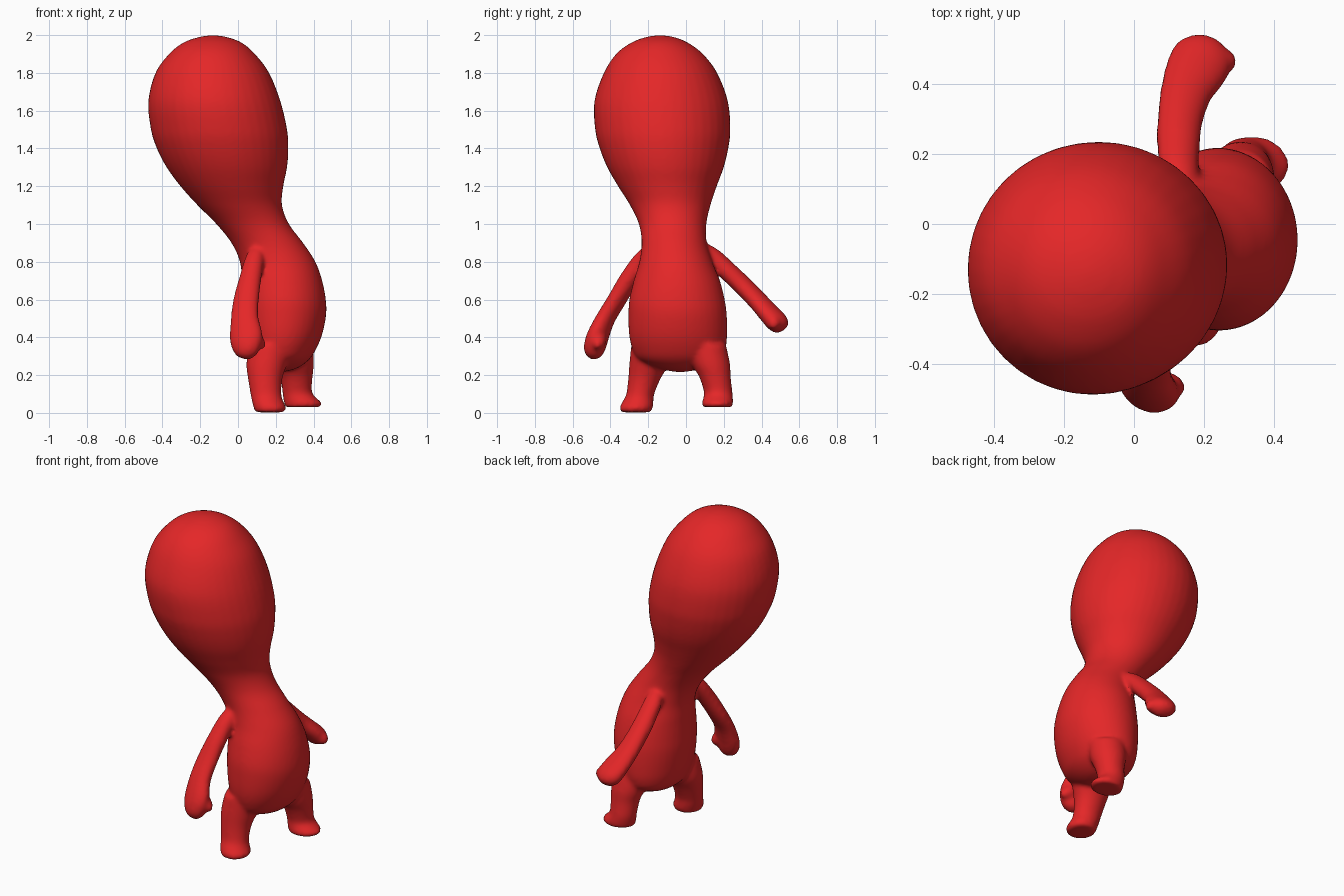
import bpy, bmesh, math
from mathutils import Vector

SEG, SUB = 40, 6
FACING = Vector((0.94, -0.34, 0))   # the figure looks towards +x, a little to -y


def catmull(rows):
    """Smoothly resample rows of numbers."""
    out = []
    n = len(rows)
    for i in range(n - 1):
        p0, p1, p2, p3 = (rows[max(0, min(n - 1, k))] for k in (i - 1, i, i + 1, i + 2))
        for s in range(SUB):
            t = s / SUB
            out.append([0.5 * (2 * b + (c - a) * t + (2 * a - 5 * b + 4 * c - d) * t * t
                               + (3 * b - a - 3 * c + d) * t ** 3)
                        for a, b, c, d in zip(p0, p1, p2, p3)])
    out.append(list(rows[-1]))
    return out


def loft(bm, rows, along_path=False):
    """Closed skin through ellipses; a row is x, y, z, radius u, radius v."""
    rows = catmull(rows)
    rings = []
    for i, (x, y, z, ru, rv) in enumerate(rows):
        u, v = Vector((1, 0, 0)), Vector((0, 1, 0))
        if along_path:
            a, b = rows[max(i - 1, 0)], rows[min(i + 1, len(rows) - 1)]
            t = (Vector(b[:3]) - Vector(a[:3])).normalized()
            u = (FACING - t * FACING.dot(t)).normalized()
            v = t.cross(u)
        ru, rv = max(ru, 0.002), max(rv, 0.002)
        rings.append([bm.verts.new(Vector((x, y, z)) + u * ru * math.cos(q) + v * rv * math.sin(q))
                      for q in (2 * math.pi * k / SEG for k in range(SEG))])
    for r, s in zip(rings, rings[1:]):
        for k in range(SEG):
            j = (k + 1) % SEG
            bm.faces.new((r[k], r[j], s[j], s[k]))
    bm.faces.new(rings[0][::-1])
    bm.faces.new(rings[-1])


def from_extents(z, x0, x1, y0, y1):
    return ((x0 + x1) / 2, (y0 + y1) / 2, z, (x1 - x0) / 2, (y1 - y0) / 2)


bm = bmesh.new()

# head and torso: height, x range, y range
trunk = [
    (0.215, 0.21, 0.23, -0.04, -0.02), (0.235, 0.13, 0.31, -0.15, 0.09),
    (0.28, 0.07, 0.375, -0.25, 0.18), (0.34, 0.045, 0.415, -0.285, 0.21),
    (0.42, 0.03, 0.447, -0.302, 0.218), (0.52, 0.02, 0.467, -0.305, 0.216),
    (0.6, 0.02, 0.465, -0.30, 0.205), (0.7, 0.02, 0.446, -0.277, 0.18),
    (0.8, 0.01, 0.41, -0.247, 0.14), (0.9, -0.035, 0.345, -0.235, 0.11),
    (1.0, -0.115, 0.27, -0.25, 0.108), (1.1, -0.215, 0.233, -0.297, 0.13),
    (1.2, -0.305, 0.24, -0.36, 0.163), (1.3, -0.378, 0.26, -0.417, 0.2),
    (1.4, -0.43, 0.267, -0.457, 0.224), (1.5, -0.461, 0.26, -0.481, 0.235),
    (1.65, -0.475, 0.225, -0.485, 0.222), (1.8, -0.437, 0.165, -0.435, 0.165),
    (1.9, -0.365, 0.09, -0.37, 0.09), (1.96, -0.29, 0.02, -0.29, 0.01),
    (1.99, -0.205, -0.06, -0.21, -0.065), (2.0, -0.135, -0.13, -0.14, -0.135)]
loft(bm, [from_extents(*r) for r in trunk])

# legs with small flat feet
near_leg = [
    (0.003, 0.09, 0.245, -0.348, -0.185), (0.03, 0.082, 0.255, -0.352, -0.175),
    (0.06, 0.074, 0.24, -0.336, -0.172), (0.1, 0.066, 0.23, -0.316, -0.168),
    (0.18, 0.053, 0.235, -0.306, -0.135), (0.26, 0.044, 0.26, -0.300, -0.09),
    (0.36, 0.06, 0.29, -0.29, -0.06)]
far_leg = [
    (0.03, 0.25, 0.43, 0.09, 0.242), (0.05, 0.245, 0.445, 0.084, 0.25),
    (0.075, 0.24, 0.42, 0.09, 0.249), (0.11, 0.235, 0.392, 0.095, 0.246),
    (0.19, 0.225, 0.395, 0.07, 0.237), (0.26, 0.2, 0.402, 0.03, 0.233),
    (0.36, 0.18, 0.40, 0.0, 0.212)]
for leg in (near_leg, far_leg):
    loft(bm, [from_extents(*r) for r in leg])

# arms ending in mitten hands: path point, width, thickness
near_arm = [
    (0.12, -0.16, 0.88, 0.03, 0.03), (0.09, -0.225, 0.82, 0.05, 0.045),
    (0.065, -0.3, 0.71, 0.06, 0.05), (0.043, -0.365, 0.6, 0.07, 0.048),
    (0.035, -0.425, 0.5, 0.076, 0.048), (0.042, -0.465, 0.41, 0.09, 0.054),
    (0.045, -0.483, 0.35, 0.08, 0.055), (0.05, -0.492, 0.305, 0.053, 0.042),
    (0.052, -0.496, 0.283, 0.01, 0.01)]
far_arm = [
    (0.15, 0.06, 0.88, 0.035, 0.035), (0.13, 0.14, 0.83, 0.055, 0.045),
    (0.127, 0.22, 0.752, 0.062, 0.05), (0.132, 0.3, 0.675, 0.066, 0.05),
    (0.15, 0.38, 0.593, 0.075, 0.05), (0.178, 0.44, 0.527, 0.088, 0.053),
    (0.2, 0.482, 0.48, 0.085, 0.055), (0.212, 0.508, 0.452, 0.055, 0.042),
    (0.216, 0.518, 0.44, 0.01, 0.01)]
# curled finger bumps
near_thumb = [
    (0.07, -0.46, 0.41, 0.02, 0.02), (0.09, -0.462, 0.39, 0.042, 0.042),
    (0.115, -0.466, 0.37, 0.036, 0.042), (0.142, -0.47, 0.35, 0.008, 0.008)]
far_thumb = [
    (0.2, 0.46, 0.5, 0.02, 0.02), (0.225, 0.462, 0.49, 0.045, 0.045),
    (0.26, 0.464, 0.477, 0.038, 0.04), (0.292, 0.465, 0.465, 0.008, 0.008)]
for arm in (near_arm, far_arm):
    loft(bm, arm, True)
for thumb in (near_thumb, far_thumb):
    # bumps are stacked along x, so build them as simple blobs
    for x, y, z, r, _ in catmull(thumb)[3:-1:3]:
        if r > 0.012:
            res = bmesh.ops.create_icosphere(bm, subdivisions=3, radius=r)
            bmesh.ops.translate(bm, verts=res["verts"], vec=(x - r * 0.15, y, z))

bmesh.ops.recalc_face_normals(bm, faces=bm.faces)
mesh = bpy.data.meshes.new("figure")
bm.to_mesh(mesh)
bm.free()
figure = bpy.data.objects.new("figure", mesh)
bpy.context.collection.objects.link(figure)

red = bpy.data.materials.new("red")
red.diffuse_color = (0.78, 0.02, 0.021, 1)
mesh.materials.append(red)

# fuse the parts into one skin and soften the joins
fuse = figure.modifiers.new("fuse", "REMESH")
fuse.mode = "VOXEL"
fuse.voxel_size = 0.011
fuse.use_smooth_shade = True
soft = figure.modifiers.new("soften", "SMOOTH")
soft.factor = 0.5
soft.iterations = 10
